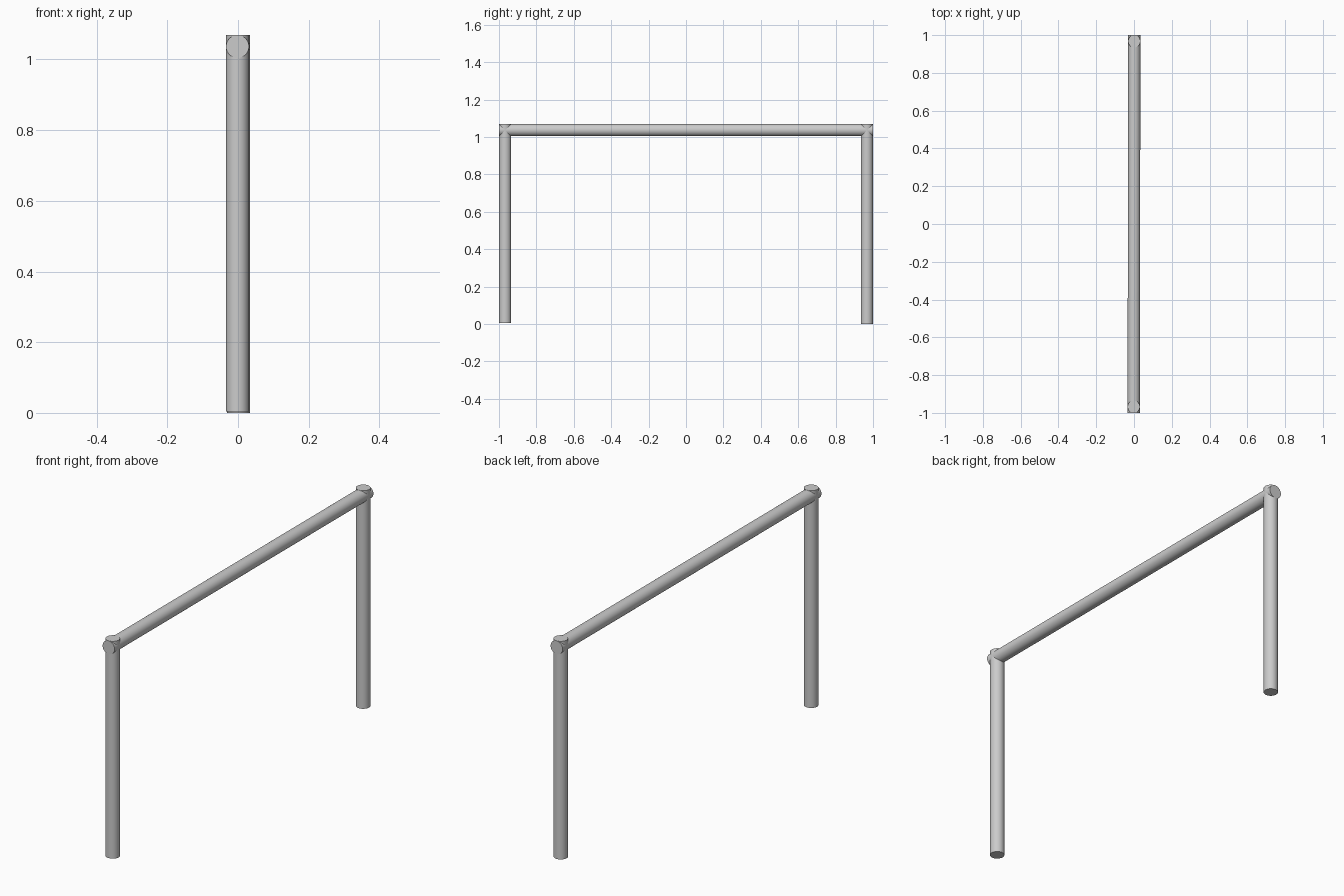
import bpy
import math
from mathutils import Vector

if "Cube" in bpy.data.objects:
    bpy.data.objects.remove(bpy.data.objects["Cube"])

R = 0.0325      # tube radius
TOP = 1.069     # overall height
SKEW = 0.0015   # tiny sideways offset of the two ends


def tube(name, start, end):
    """Closed round tube between two points, smooth with sharp end caps."""
    a, b = Vector(start), Vector(end)
    d = b - a
    bpy.ops.mesh.primitive_cylinder_add(
        vertices=48, radius=R, depth=d.length, location=(a + b) / 2,
        rotation=d.to_track_quat('Z', 'Y').to_euler())
    ob = bpy.context.object
    ob.name = name
    bpy.ops.object.shade_smooth_by_angle(angle=math.radians(35))
    return ob


# Upright posts at both ends (front one sits a hair higher)
for name, side, foot in (("front_post", -1, 0.004), ("back_post", 1, 0.0)):
    x, y = side * SKEW, side * (1 - R)
    tube(name, (x, y, foot), (x, y, TOP))

# Horizontal bar running flush through the post tops
tube("top_bar", (-SKEW, -1, TOP - R), (SKEW, 1, TOP - R))
